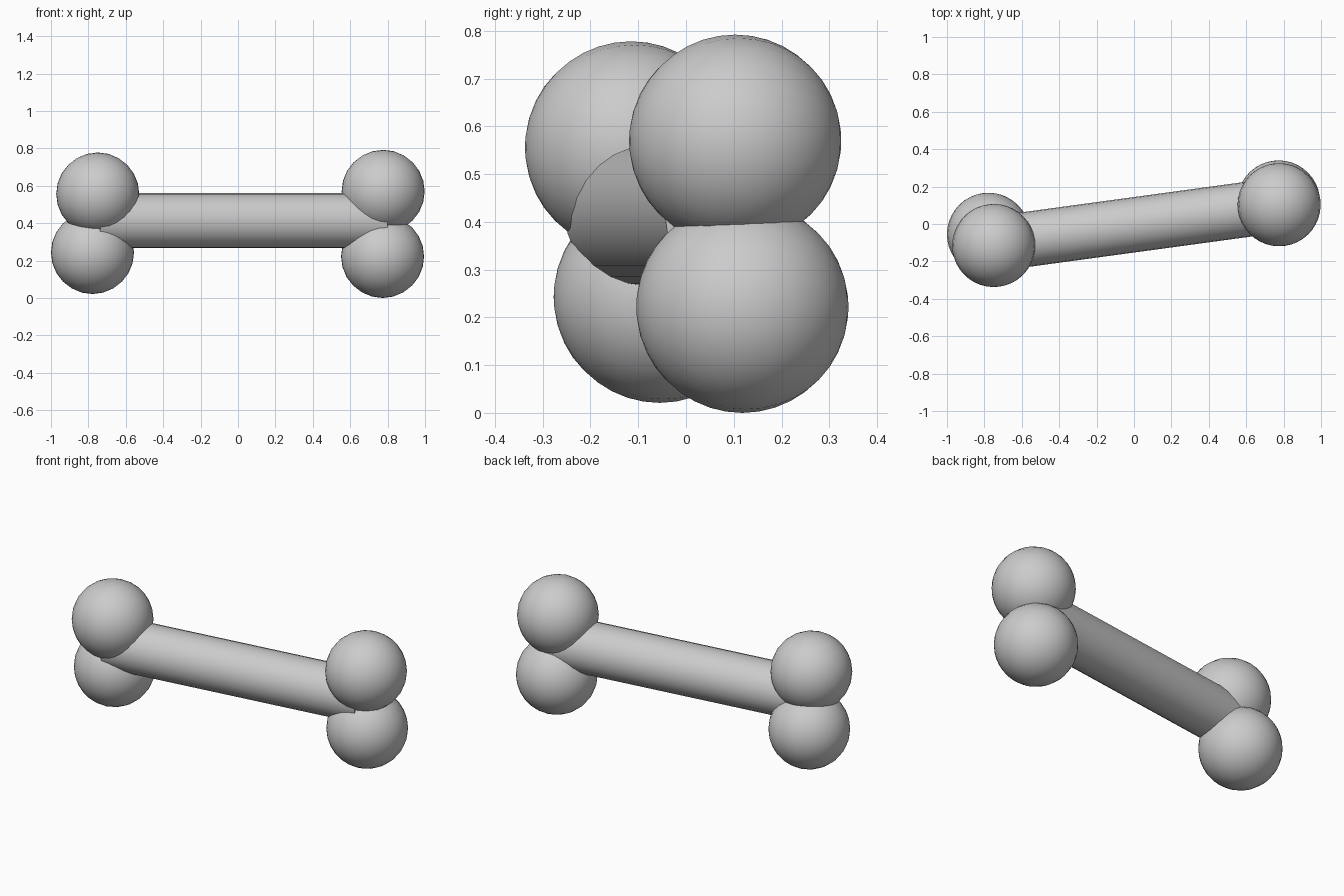
import bpy
import math
from mathutils import Vector

cube = bpy.data.objects.get("Cube")
if cube:
    bpy.data.objects.remove(cube, do_unlink=True)


def smooth(obj, name):
    obj.name = name
    bpy.ops.object.shade_smooth_by_angle(angle=math.radians(40))


def add_shaft(name, start, end, radius):
    start, end = Vector(start), Vector(end)
    axis = end - start
    bpy.ops.mesh.primitive_cylinder_add(
        vertices=24, radius=radius, depth=axis.length,
        location=(start + end) / 2,
        rotation=axis.to_track_quat("Z", "Y").to_euler())
    smooth(bpy.context.object, name)


def add_knob(name, center, radius):
    bpy.ops.mesh.primitive_uv_sphere_add(
        segments=24, ring_count=20, radius=radius, location=center,
        rotation=(math.pi / 2, 0, math.radians(8)))
    smooth(bpy.context.object, name)


# Slanted shaft running between the two ends
add_shaft("shaft", (-0.755, -0.107, 0.413), (0.78, 0.102, 0.413), 0.147)

# Pair of overlapping round knobs at each end
knobs = {
    "right_upper_knob": (-0.75, -0.115, 0.556),
    "right_lower_knob": (-0.778, -0.055, 0.243),
    "left_upper_knob": (0.776, 0.103, 0.57),
    "left_lower_knob": (0.773, 0.118, 0.222),
}
for name, center in knobs.items():
    add_knob(name, center, 0.222)
